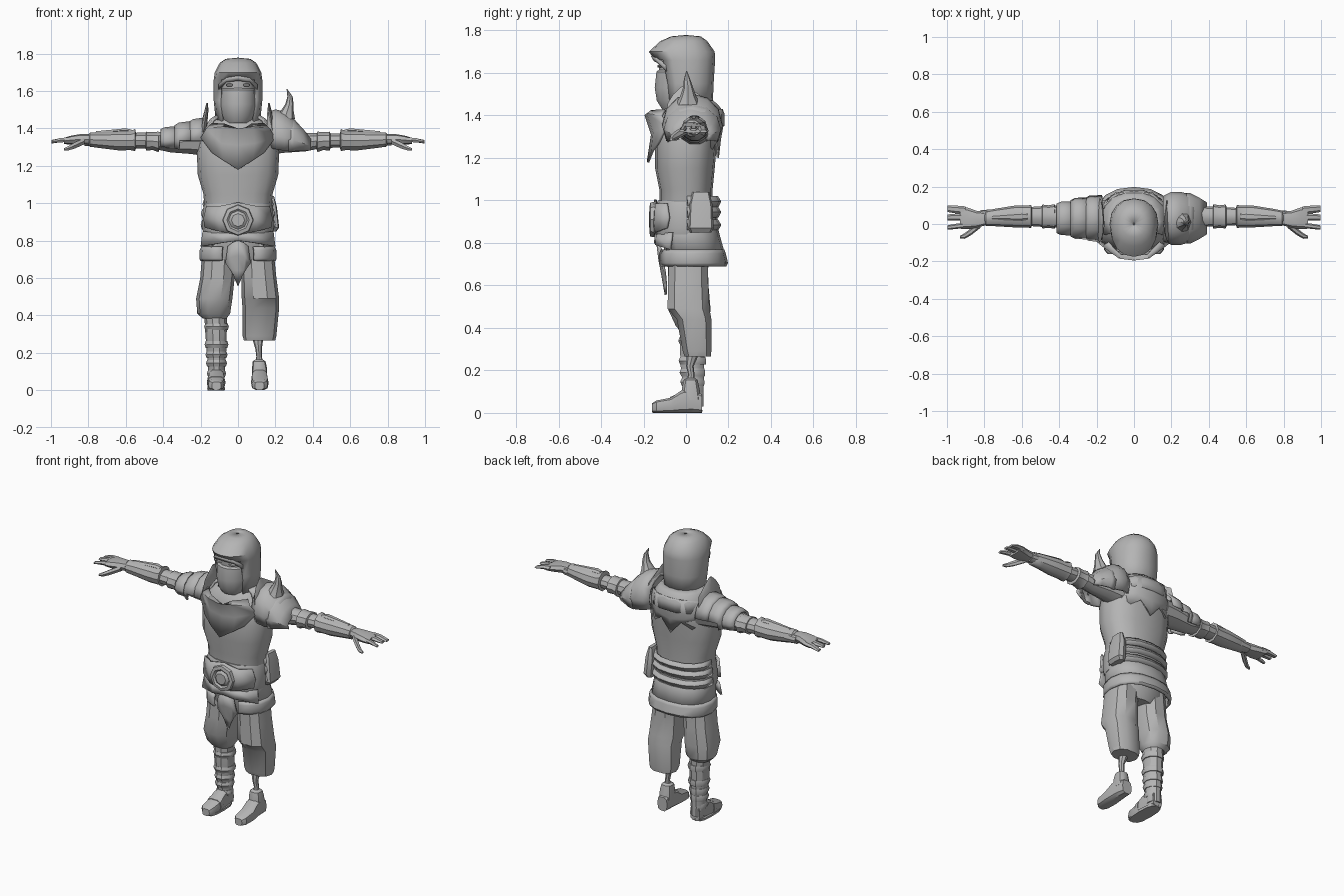
import bpy, bmesh, math

grey = bpy.data.materials.new("plain_grey")
grey.diffuse_color = (0.46, 0.46, 0.46, 1)


def finish(name, bm, thick=0):
    bmesh.ops.recalc_face_normals(bm, faces=bm.faces)
    me = bpy.data.meshes.new(name)
    bm.to_mesh(me)
    bm.free()
    me.materials.append(grey)
    ob = bpy.data.objects.new(name, me)
    bpy.context.collection.objects.link(ob)
    if thick:
        m = ob.modifiers.new("thickness", 'SOLIDIFY')
        m.thickness, m.offset = thick, -1
    return ob


def loft(name, rings, sides=12, axis='Z', p=2.0, thick=0, cut=None, s=1):
    """Skin of rings (t, a, b, radius_a, radius_b) along an axis; s=-1 mirrors in x.
    With a thickness it is an open shell, and faces where cut(centre) is true go."""
    bm = bmesh.new()
    rows = []
    for t, a, b, ra, rb in rings:
        row = []
        for k in range(sides):
            w = 2 * math.pi * k / sides
            c, d = math.cos(w), math.sin(w)
            u = a + ra * math.copysign(abs(c) ** (2 / p), c)
            v = b + rb * math.copysign(abs(d) ** (2 / p), d)
            q = {'Z': (u, v, t), 'X': (t, u, v), 'Y': (u, t, v)}[axis]
            row.append(bm.verts.new((s * q[0], q[1], q[2])))
        rows.append(row)
    for r0, r1 in zip(rows, rows[1:]):
        for k in range(sides):
            j = (k + 1) % sides
            bm.faces.new((r0[k], r0[j], r1[j], r1[k]))
    if not thick:
        bm.faces.new(rows[0])
        bm.faces.new(rows[-1])
    if cut:
        bad = [f for f in bm.faces if cut(f.calc_center_median())]
        bmesh.ops.delete(bm, geom=bad, context='FACES')
    return finish(name, bm, thick)


def sheet(name, rows, thick=0.012):
    """Cloth or plate symmetric in x; every row starts at x = 0."""
    bm = bmesh.new()
    grid = []
    for r in rows:
        full = [(-x, y, z) for x, y, z in r[:0:-1]] + list(r)
        grid.append([bm.verts.new(q) for q in full])
    for r0, r1 in zip(grid, grid[1:]):
        for k in range(len(r0) - 1):
            bm.faces.new((r0[k], r0[k + 1], r1[k + 1], r1[k]))
    return finish(name, bm, thick)


# Head: hood with open front, masked face, eyes
loft("hood", [(1.43, 0, .01, .118, .115), (1.55, 0, .005, .13, .125), (1.66, 0, -.005, .13, .142),
              (1.70, 0, -.02, .124, .155), (1.75, 0, -.01, .098, .11), (1.772, 0, 0, .065, .07),
              (1.778, 0, 0, .005, .005)], 16, thick=.012, p=2.2,
     cut=lambda c: c.y < -.083 and c.z < 1.67)
loft("face", [(1.40, 0, -.02, .07, .07), (1.52, 0, -.025, .095, .105), (1.68, 0, -.025, .095, .105)], 14)
loft("mask", [(1.43, 0, -.04, .07, .075), (1.47, 0, -.04, .09, .10), (1.53, 0, -.035, .102, .115),
              (1.605, 0, -.03, .102, .112), (1.615, 0, -.03, .09, .10)], 14)
for s in (-1, 1):
    loft("eye", [(-.134, .045, 1.632, .02, .006), (-.115, .045, 1.632, .022, .009)], 6, 'Y', s=s)
sheet("brow", [[(0, -.155, 1.685), (.06, -.135, 1.675), (.095, -.09, 1.64)],
               [(0, -.14, 1.66), (.06, -.125, 1.65), (.095, -.085, 1.61)]])

# Torso
loft("torso", [(.92, 0, 0, .175, .125), (1.05, 0, 0, .185, .125), (1.15, 0, -.005, .215, .14),
               (1.27, 0, 0, .22, .145), (1.37, 0, .01, .205, .145), (1.43, 0, .02, .15, .12),
               (1.47, 0, .02, .09, .08)], 16, p=2.4)
loft("neck_cowl", [(1.35, 0, .02, .185, .165), (1.41, 0, .02, .175, .165), (1.45, 0, .015, .15, .14),
                   (1.47, 0, .01, .12, .12)], 14, p=2.3, thick=.015, cut=lambda c: c.y < -.06)
sheet("chest_scarf", [[(0, -.155, 1.38), (.07, -.165, 1.425), (.14, -.10, 1.43)],
                      [(0, -.195, 1.40), (.08, -.185, 1.41), (.17, -.12, 1.40)],
                      [(0, -.165, 1.31), (.09, -.155, 1.32), (.20, -.095, 1.35)],
                      [(0, -.185, 1.18), (.08, -.165, 1.23), (.14, -.135, 1.27)]])
sheet("back_cape", [[(0, .175, 1.43), (.09, .165, 1.43), (.17, .09, 1.42)],
                    [(0, .178, 1.36), (.10, .168, 1.35), (.195, .09, 1.35)],
                    [(0, .165, 1.29), (.10, .155, 1.31), (.205, .08, 1.30)],
                    [(0, .155, 1.20), (.07, .15, 1.28), (.13, .125, 1.24)]])

# Belt, sashes, buckle, pouch
loft("belt", [(.84, 0, 0, .185, .145), (.87, 0, 0, .192, .15), (.97, 0, 0, .187, .145),
              (1.0, 0, 0, .178, .132)], 16, p=2.3)
for z, r in ((.885, .20), (.945, .198), (.995, .19)):
    loft("sash", [(z - .025, 0, .005, r - .008, .148), (z, 0, .008, r, .158), (z + .025, 0, .005, r - .008, .146)],
         16, p=2.3, thick=.012, cut=lambda c: c.y < .01)
sheet("belt_front_plate", [[(0, -.15, 1.005), (.10, -.145, .985), (.17, -.095, .985)],
                           [(0, -.165, .91), (.10, -.15, .91), (.185, -.085, .92)],
                           [(0, -.155, .83), (.10, -.145, .85), (.18, -.095, .87)]])
loft("buckle", [(-.14, 0, .91, .085, .085), (-.168, 0, .91, .08, .08), (-.172, 0, .91, .06, .06),
                (-.163, 0, .91, .05, .05), (-.175, 0, .91, .035, .035)], 8, 'Y')
loft("side_pouch", [(.85, .185, .07, .02, .05), (.87, .19, .07, .03, .06), (.98, .18, .07, .028, .055),
                    (1.04, .18, .07, .012, .04)], 8, p=4)

# Skirt armour and loincloth
loft("skirt", [(.93, 0, .0, .178, .135), (.84, 0, .01, .185, .148), (.75, 0, .025, .195, .158)],
     16, p=2.3, thick=.012, cut=lambda c: c.z < .80 and c.y < -.10)
loft("skirt_band", [(.69, 0, .03, .20, .16), (.705, 0, .03, .207, .168), (.75, 0, .025, .205, .162),
                    (.77, 0, .025, .195, .155)], 16, p=2.3, thick=.015,
     cut=lambda c: c.y < 0 and abs(c.x) < .06)
sheet("front_flaps", [[(0, -.148, .85), (.08, -.14, .84), (.19, -.07, .85)],
                      [(0, -.15, .80), (.08, -.145, .79), (.20, -.08, .77)]])
sheet("loincloth", [[(0, -.14, .80), (.03, -.135, .79), (.055, -.125, .77)],
                    [(0, -.13, .72), (.04, -.12, .71), (.068, -.11, .68)],
                    [(0, -.115, .64), (.03, -.11, .64), (.05, -.105, .655)],
                    [(0, -.10, .555), (.02, -.10, .60), (.022, -.10, .61)]])

# Trousers: one tucked in at the calf, one hanging long
loft("pelvis", [(.66, 0, .01, .10, .085), (.72, 0, .01, .18, .11), (.86, 0, .01, .175, .12)], 12, p=2.4)
loft("tucked_trouser", [(.385, -.125, .03, .065, .06), (.41, -.13, .03, .088, .082), (.49, -.127, .015, .097, .105),
                        (.60, -.11, .01, .092, .10), (.78, -.10, .01, .088, .095)], 10, p=2.3)
loft("long_trouser", [(.265, .115, .055, .083, .064), (.29, .115, .052, .09, .07), (.44, .122, .038, .098, .085),
                      (.49, .12, .012, .10, .103), (.62, .11, .01, .093, .098), (.78, .10, .01, .088, .095)], 10, p=2.4)

# Bandaged shin and sandal
loft("shin", [(.03, -.115, .04, .042, .045), (.12, -.115, .035, .045, .05), (.22, -.115, .03, .053, .058),
              (.32, -.118, .03, .058, .062), (.41, -.12, .03, .06, .062)], 10)
for z, r in ((.09, .047), (.145, .052), (.19, .055), (.245, .06), (.34, .062)):
    loft("shin_wrap", [(z - .018, -.115, .033, r - .002, r + .003), (z, -.115, .03, r + .004, r + .008),
                       (z + .018, -.115, .032, r - .002, r + .003)], 10)


def foot(name, s):
    loft(name, [(-.16, .115, .024, .025, .022), (-.14, .117, .03, .042, .029), (-.07, .117, .037, .047, .036),
                (-.02, .115, .055, .044, .054), (.03, .115, .06, .04, .059), (.075, .115, .045, .034, .044)],
         10, 'Y', p=3.2, s=s)


foot("sandal_foot", -1)
loft("sandal_sole", [(0, -.117, -.04, .046, .115), (.014, -.117, -.04, .048, .118)], 12, p=3)
loft("sandal_strap", [(-.075, -.117, .038, .05, .038), (-.05, -.117, .043, .05, .044)], 10, 'Y', p=3)

# Wooden foot and peg
foot("wooden_foot", 1)
loft("wooden_ankle", [(.06, .115, .025, .042, .05), (.12, .115, .022, .04, .042), (.155, .113, .022, .034, .034),
                      (.165, .112, .022, .02, .02)], 10, p=2.6)
loft("peg", [(.15, .113, .022, .02, .02), (.18, .113, .025, .015, .015), (.22, .11, .018, .017, .018),
             (.26, .107, .028, .026, .026), (.31, .107, .035, .032, .032)], 8)

# Arms, bracers and hands
for s in (-1, 1):
    thin = .9 if s > 0 else 1
    loft("arm", [(x, .04, z, ry * thin, rz * thin) for x, z, ry, rz in
                 ((.15, 1.33, .09, .085), (.25, 1.33, .08, .07), (.36, 1.327, .062, .058), (.45, 1.335, .058, .046),
                  (.54, 1.335, .052, .044), (.60, 1.335, .05, .045), (.82, 1.335, .034, .03))], 10, 'X', s=s)
    loft("elbow_wrap", [(.42, .04, 1.328, .05, .042), (.425, .04, 1.328, .066, .058), (.455, .04, 1.332, .06, .05),
                        (.49, .04, 1.332, .064, .053), (.495, .04, 1.332, .05, .04)], 10, 'X', s=s)
    loft("bracer", [(.545, .04, 1.335, .045, .04), (.55, .04, 1.338, .062, .062), (.575, .04, 1.335, .058, .054),
                    (.64, .04, 1.335, .058, .055), (.74, .035, 1.338, .047, .045), (.79, .03, 1.34, .042, .04),
                    (.80, .03, 1.34, .03, .03)], 10, 'X', s=s)
    loft("bracer_ridge", [(.57, .04, 1.385, .018, .01), (.60, .04, 1.39, .025, .012), (.76, .035, 1.378, .012, .008)],
         6, 'X', s=s)
    loft("palm", [(.78, .03, 1.342, .033, .028), (.84, .025, 1.342, .045, .028), (.89, .03, 1.338, .058, .024),
                  (.93, .035, 1.333, .06, .017)], 8, 'X', p=2.5, s=s)
    for y0, y1, w, z in ((.073, .082, .021, 1.325), (.038, .035, .019, 1.332), (-.006, -.019, .014, 1.328)):
        loft("finger", [(.90, y0, 1.34, w, .015), (.95, (y0 + y1) / 2, 1.337, w, .013),
                        (.998, y1, z, w * .85, .007)], 6, 'X', s=s)
    loft("thumb", [(.82, .0, 1.333, .02, .02), (.87, -.04, 1.31, .019, .019), (.905, -.064, 1.295, .015, .014),
                   (.93, -.07, 1.288, .007, .007)], 6, 'X', s=s)
    # Upright collar guard beside the neck
    loft("collar_guard", [(1.38, .185, .02, .018, .12), (1.46, .175, .02, .014, .105), (1.50, .168, .0, .01, .06),
                          (1.535, .165, -.01, .004, .012)], 8, s=s)

# Shoulder plates: layered on one side, large with a horn on the other
for x, z, ry, rz, name in ((.17, 1.335, .125, .125, "upper"), (.245, 1.335, .113, .105, "middle"),
                           (.32, 1.335, .092, .078, "lower")):
    loft(name + "_shoulder_plate", [(x, .03, z, ry, rz), (x + .07, .03, z, ry * .97, rz * .92),
                                    (x + .095, .03, z, ry * .85, rz * .78)], 12, 'X', thick=.012, s=-1,
         cut=lambda c: c.z < 1.31)
loft("large_shoulder_plate", [(.155, .03, 1.36, .12, .125), (.20, .03, 1.36, .142, .142), (.25, .03, 1.35, .142, .14),
                              (.31, .03, 1.335, .125, .105), (.335, .03, 1.33, .11, .08)], 12, 'X', thick=.015,
     cut=lambda c: c.z < 1.31)
loft("large_shoulder_rim", [(.27, .03, 1.335, .135, .125), (.30, .03, 1.335, .135, .115), (.35, .03, 1.32, .11, .075),
                            (.39, .03, 1.305, .085, .045)], 12, 'X', thick=.015, cut=lambda c: c.z < 1.28)
loft("shoulder_horn", [(1.45, .25, .01, .055, .06), (1.49, .262, .01, .036, .038), (1.53, .275, .01, .022, .024),
                       (1.57, .278, .005, .014, .015), (1.61, .262, .003, .002, .002)], 8)

# Smooth shading with crisp edges
bpy.ops.object.select_all(action='SELECT')
bpy.context.view_layer.objects.active = bpy.context.selected_objects[0]
bpy.ops.object.shade_smooth_by_angle(angle=math.radians(35))
